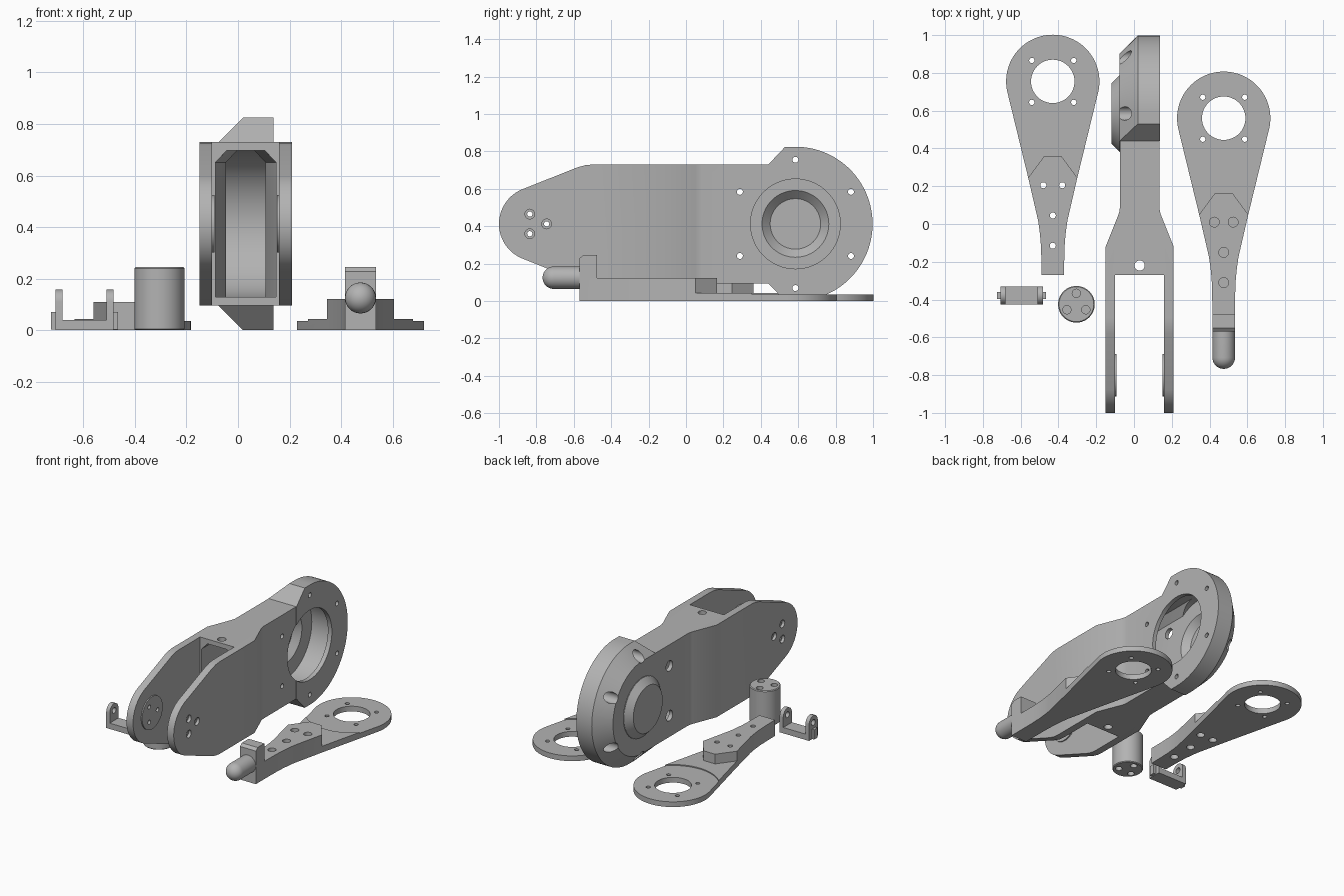
import bpy, bmesh, math
from mathutils import Vector

if "Cube" in bpy.data.objects:
    bpy.data.objects.remove(bpy.data.objects["Cube"])

grey = bpy.data.materials.new("grey_plastic")
grey.diffuse_color = (0.45, 0.45, 0.45, 1)
grey.use_nodes = True
grey.node_tree.nodes["Principled BSDF"].inputs["Base Color"].default_value = grey.diffuse_color
ZC = 0.4125          # height of the housing axis
HY = 0.585           # y of the round head


def finish(bm, name):
    bmesh.ops.recalc_face_normals(bm, faces=bm.faces)
    me = bpy.data.meshes.new(name)
    bm.to_mesh(me)
    bm.free()
    me.materials.append(grey)
    ob = bpy.data.objects.new(name, me)
    bpy.context.collection.objects.link(ob)
    return ob


def place(axis, u, v, w):
    """Profile point (u, v) at distance w along the axis."""
    return {'x': (w, u, v), 'y': (u, w, v), 'z': (u, v, w)}[axis]


def prism(name, pts, axis, a, b):
    bm = bmesh.new()
    lo = [bm.verts.new(place(axis, u, v, a)) for u, v in pts]
    hi = [bm.verts.new(place(axis, u, v, b)) for u, v in pts]
    bm.faces.new(lo)
    bm.faces.new(hi)
    n = len(pts)
    for i in range(n):
        j = (i + 1) % n
        bm.faces.new((lo[i], lo[j], hi[j], hi[i]))
    return finish(bm, name)


def hull(name, pts):
    bm = bmesh.new()
    for p in pts:
        bm.verts.new(p)
    r = bmesh.ops.convex_hull(bm, input=bm.verts)
    bmesh.ops.delete(bm, geom=[g for g in r['geom_interior'] if isinstance(g, bmesh.types.BMVert)], context='VERTS')
    bmesh.ops.dissolve_limit(bm, angle_limit=0.01, verts=bm.verts, edges=bm.edges)
    return finish(bm, name)


def arc(cu, cv, r, a0, a1, n):
    return [(cu + r * math.cos(math.radians(a0 + (a1 - a0) * i / n)),
             cv + r * math.sin(math.radians(a0 + (a1 - a0) * i / n))) for i in range(n + 1)]


def cyl(name, axis, u, v, r, a, b, r2=None, n=48):
    p1 = [place(axis, *p, a) for p in arc(u, v, r, 0, 360, n)[:-1]]
    p2 = [place(axis, *p, b) for p in arc(u, v, r if r2 is None else r2, 0, 360, n)[:-1]]
    return hull(name, p1 + p2)


def box(name, x0, x1, y0, y1, z0, z1):
    return prism(name, [(x0, y0), (x1, y0), (x1, y1), (x0, y1)], 'z', z0, z1)


def boolean(ob, tool, op='DIFFERENCE'):
    m = ob.modifiers.new("bool", 'BOOLEAN')
    m.operation, m.solver, m.object = op, 'EXACT', tool
    bpy.context.view_layer.objects.active = ob
    bpy.ops.object.modifier_apply(modifier=m.name)
    bpy.data.objects.remove(tool)


def drill(ob, axis, u, v, r, a, b, r2=None, n=24):
    boolean(ob, cyl("cutter", axis, u, v, r, a, b, r2, n))


def mirror_z(top):
    return top + [(y, 2 * ZC - z) for y, z in reversed(top) if abs(z - ZC) > 1e-4]


# --- forked arm housing: side profile crossed with the plan outline
top = arc(-0.8, ZC, 0.2, 180, 112, 12) + [(-0.58, 0.715), (-0.54, 0.726), (-0.5, 0.73), (0.52, 0.73)]
housing = prism("arm_housing", mirror_z(top), 'x', -0.3, 0.3)
half = [(0.18, -1.1), (0.18, -0.12), (0.112, 0.05), (0.107, 0.068), (0.105, 0.085), (0.105, 0.7)]
plan = [(0.03 + w, y) for w, y in half] + [(0.03 - w, y) for w, y in reversed(half)]
boolean(housing, prism("cutter", plan, 'z', -0.2, 1), 'INTERSECT')

# round head with bevelled back and notched neck
front = mirror_z([(0.44, 0.73), (0.53, 0.825)] + arc(HY, ZC, 0.4125, 90, 0, 36))
back = mirror_z([(0.44, 0.73)] + arc(HY, ZC, 0.3175, 90, 0, 36))
head = hull("head", [(x, y, z) for x in (0.02, 0.138) for y, z in front] + [(-0.0755, y, z) for y, z in back])
boolean(housing, head, 'UNION')
boolean(housing, cyl("boss", 'x', HY, ZC, 0.205, -0.0755, -0.12, 0.16, 64), 'UNION')
boolean(housing, cyl("boss_root", 'x', HY, ZC, 0.204, -0.078, -0.05, n=64), 'UNION')

# fork slot and the hollow tunnel with bevelled ceiling
boolean(housing, box("cutter", -0.1, 0.16, -1.2, -0.27, -0.1, 1))


def section(y, w):
    return [(0.03 + s * k, y, z) for s in (-1, 1) for k, z in ((w, 0.128), (w, 0.65), (w - 0.045, 0.698))]


for y0, w0, y1, w1 in ((-0.3, 0.118, -0.12, 0.118), (-0.121, 0.118, 0.08, 0.0775), (0.079, 0.0775, HY, 0.0775)):
    boolean(housing, hull("cutter", section(y0, w0) + section(y1, w1)))

# head cavity, side opening, conical seat
drill(housing, 'x', HY, ZC, 0.286, -0.0475, 0.1075, n=64)
drill(housing, 'x', HY, ZC, 0.24, 0.05, 0.2, n=64)
drill(housing, 'x', HY, ZC, 0.18, -0.046, -0.09, 0.135, n=64)

# head bolt holes with counterbores at the back
for i in range(6):
    a = math.radians(30 + 60 * i)
    y, z = HY + 0.343 * math.cos(a), ZC + 0.343 * math.sin(a)
    drill(housing, 'x', y, z, 0.016, -0.2, 0.2)
    drill(housing, 'x', y, z, 0.036, -0.2, 0.07)

# fork pads, pivot bolts and the vertical pin hole
for a, b in ((-0.13, -0.092), (0.152, 0.19)):
    boolean(housing, cyl("pad", 'x', -0.8, ZC, 0.112, a, b), 'UNION')
for y, z in ((-0.835, 0.465), (-0.745, 0.4125), (-0.835, 0.36)):
    drill(housing, 'x', y, z, 0.014, -0.3, 0.3)
    drill(housing, 'x', y, z, 0.026, -0.3, -0.13)
    drill(housing, 'x', y, z, 0.026, 0.19, 0.3)
drill(housing, 'z', 0.03, -0.22, 0.027, -0.1, 1)


# --- flat levers: ring plate, tapered shank and raised pad
def lever(name, cx, cy, end, height):
    side = [(0.13, -0.51), (0.078, -0.735), (0.07, -0.79), (0.064, -0.85), (0.061, -0.92), (0.06, end)]
    ring = arc(0, 0, 0.247, -13, 193, 56)
    outline = ring + [(-x, y) for x, y in side] + side[::-1]
    pad = [(0.045, -0.395), (-0.045, -0.395)] + [(-x, y) for x, y in side] + side[::-1]
    ob = prism(name, [(cx + x, cy + y) for x, y in outline], 'z', 0, 0.043)
    boolean(ob, cyl("cutter", 'z', cx, cy, 0.29, 0.036, 0.1, n=72))
    boolean(ob, prism("pad", [(cx + x, cy + y) for x, y in pad], 'z', 0, height), 'UNION')
    drill(ob, 'z', cx, cy, 0.115, -0.1, 0.2, n=48)
    for sx in (-1, 1):
        for sy in (-1, 1):
            drill(ob, 'z', cx + sx * 0.111, cy + sy * 0.111, 0.014, -0.1, 0.2)
    return ob


PINS = ((-0.05, -0.55), (0.05, -0.55), (0, -0.71), (0, -0.87))
left = lever("left_lever", -0.43, 0.755, -1.025, 0.11)
for x, y in PINS:
    drill(left, 'z', -0.43 + x, 0.755 + y, 0.016, -0.1, 0.2)
    drill(left, 'z', -0.43 + x, 0.755 + y, 0.026, -0.1, 0.05)

right = lever("right_lever", 0.475, 0.56, -1.09, 0.122)
for x, y in PINS:
    drill(right, 'z', 0.475 + x, 0.56 + y, 0.026, 0.05, 0.2)
# end block and round-nosed peg
block = [(-0.57, 0), (-0.57, 0.228), (-0.55, 0.245), (-0.477, 0.245), (-0.477, 0)]
boolean(right, prism("block", block, 'x', 0.415, 0.535), 'UNION')
peg = [(0.475 + r * math.cos(t * math.pi / 16), y, 0.125 + r * math.sin(t * math.pi / 16))
       for r, y in [(0.06, -0.53)] + [(0.06 * math.cos(k * math.pi / 17), -0.707 - 0.06 * math.sin(k * math.pi / 17))
                                      for k in range(9)] for t in range(32)]
boolean(right, hull("peg", peg), 'UNION')

# --- spacer cylinder with three blind holes at each end
px, py = -0.305, -0.425
rings = ((0.092, 0), (0.097, 0.005), (0.097, 0.24), (0.092, 0.245))
spacer = hull("spacer", [(*p, z) for r, z in rings for p in arc(px, py, r, 0, 360, 56)[:-1]])
for k in range(3):
    a = math.radians(90 + 120 * k)
    for z0, z1 in ((-0.1, 0.09), (0.155, 0.4)):
        drill(spacer, 'z', px + 0.058 * math.cos(a), py + 0.058 * math.sin(a), 0.022, z0, z1)

# --- small U bracket with side ribs
bracket = box("bracket", -0.707, -0.483, -0.425, -0.33, 0, 0.04)
post = [(-0.425, 0.01), (-0.33, 0.01)] + arc(-0.3775, 0.11, 0.0475, 0, 180, 16)
for a, b in ((-0.707, -0.68), (-0.51, -0.483)):
    boolean(bracket, prism("post", post, 'x', a, b), 'UNION')
drill(bracket, 'x', -0.3775, 0.11, 0.02, -0.8, -0.4)
for a, b in ((-0.725, -0.7), (-0.49, -0.465)):
    boolean(bracket, box("rib", a, b, -0.397, -0.36, 0.003, 0.07), 'UNION')

# smooth the round walls, keep the edges crisp
for ob in list(bpy.context.scene.objects):
    bpy.ops.object.select_all(action='DESELECT')
    ob.select_set(True)
    bpy.context.view_layer.objects.active = ob
    bpy.ops.object.shade_smooth_by_angle(angle=math.radians(25))
